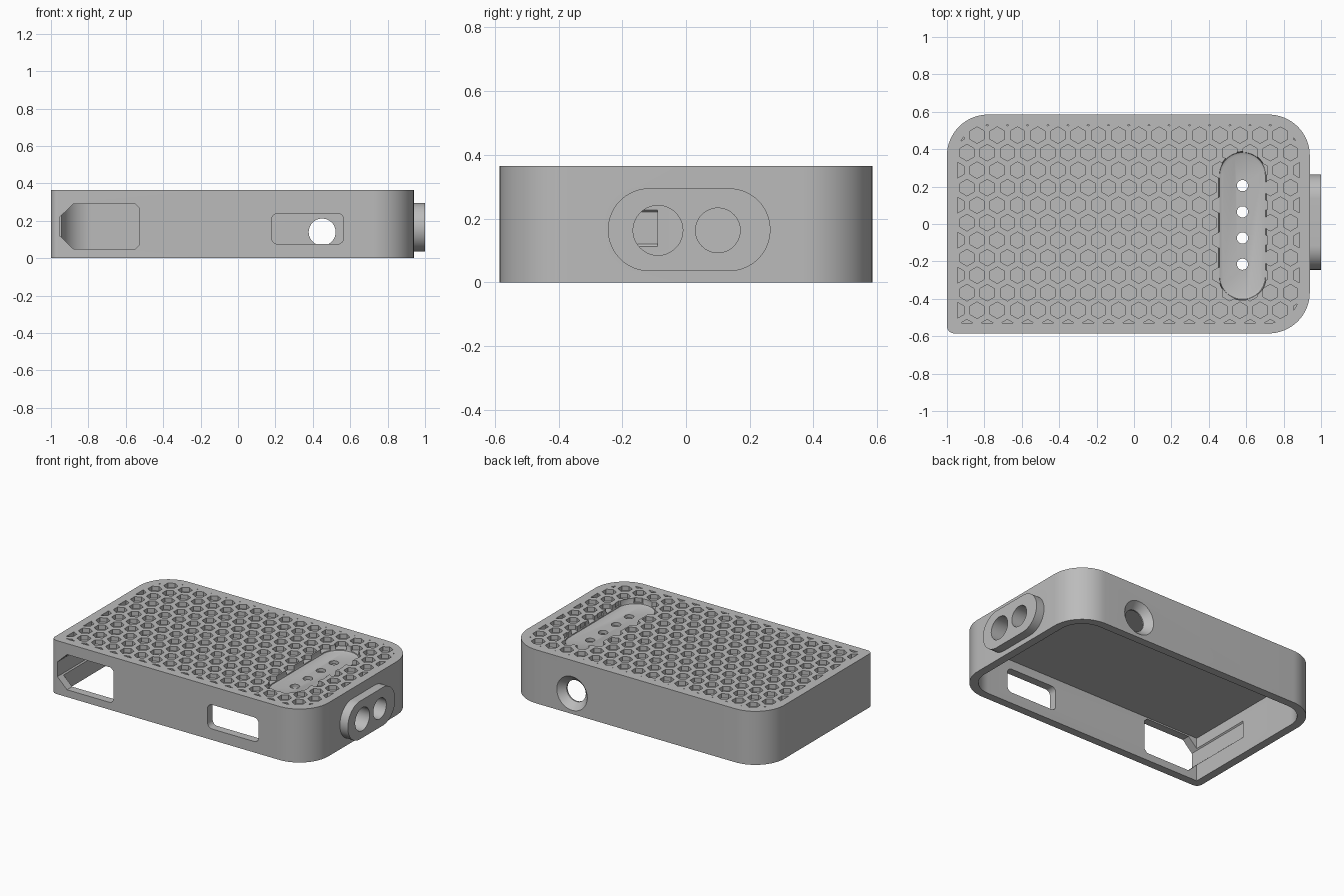
import bpy, bmesh
from math import pi, cos, sin, sqrt

cube = bpy.data.objects.get("Cube")
if cube:
    bpy.data.objects.remove(cube, do_unlink=True)

grey = bpy.data.materials.new("matte_grey")
grey.use_nodes = True
COLOUR = (0.5, 0.5, 0.5, 1)
grey.diffuse_color = COLOUR
grey.node_tree.nodes["Principled BSDF"].inputs["Base Color"].default_value = COLOUR

# Ways to place a flat outline (u, v) at depth w along each axis
ALONG = {"x": lambda u, v, w: (w, u, v),
         "y": lambda u, v, w: (u, w, v),
         "z": lambda u, v, w: (u, v, w)}


def rounded(u0, u1, v0, v1, radii, steps=16):
    """Rounded rectangle; radii start at the low corner and run anticlockwise."""
    if not isinstance(radii, tuple):
        radii = (radii,) * 4
    pts = []
    for i, (u, v, su, sv) in enumerate(((u0, v0, 1, 1), (u1, v0, -1, 1),
                                        (u1, v1, -1, -1), (u0, v1, 1, -1))):
        r = radii[i]
        if r == 0:
            pts.append((u, v))
            continue
        for k in range(steps + 1):
            a = pi + (i + k / steps) * pi / 2
            p = (u + su * r + r * cos(a), v + sv * r + r * sin(a))
            if not pts or abs(p[0] - pts[-1][0]) + abs(p[1] - pts[-1][1]) > 1e-5:
                pts.append(p)
    if abs(pts[0][0] - pts[-1][0]) + abs(pts[0][1] - pts[-1][1]) < 1e-5:
        pts.pop()
    return pts


def ring(u, v, r, sides=64, turn=0.0):
    return [(u + r * cos(2 * pi * k / sides + turn),
             v + r * sin(2 * pi * k / sides + turn)) for k in range(sides)]


def add_loft(bm, axis, sections):
    """Closed solid through (outline, depth) sections."""
    place = ALONG[axis]
    loops = [[bm.verts.new(place(u, v, w)) for u, v in pts] for pts, w in sections]
    bm.faces.new(loops[0][::-1])
    bm.faces.new(loops[-1])
    for a, b in zip(loops, loops[1:]):
        n = len(a)
        for i in range(n):
            j = (i + 1) % n
            bm.faces.new((a[i], a[j], b[j], b[i]))


def solid(name, axis, *lofts):
    bm = bmesh.new()
    for sections in lofts:
        add_loft(bm, axis, sections)
    bmesh.ops.recalc_face_normals(bm, faces=bm.faces)
    mesh = bpy.data.meshes.new(name)
    bm.to_mesh(mesh)
    bm.free()
    mesh.materials.append(grey)
    obj = bpy.data.objects.new(name, mesh)
    bpy.context.collection.objects.link(obj)
    return obj


def combine(target, tool, operation="DIFFERENCE"):
    tool.hide_render = True
    mod = target.modifiers.new(tool.name, "BOOLEAN")
    mod.operation, mod.solver, mod.object = operation, "EXACT", tool
    bpy.context.view_layer.objects.active = target
    bpy.ops.object.modifier_apply(modifier=mod.name)
    bpy.data.objects.remove(tool, do_unlink=True)


# Main dimensions
X0, X1, Y, H = -1.0, 0.94, 0.585, 0.365
WALL, CEILING, R = 0.055, 0.30, 0.22


def footprint(inset, low_radius):
    r = R - inset
    return rounded(X0 + inset, X1 - inset, -Y + inset, Y - inset, (low_radius, r, r, r))


# Case shell, with the oval end boss joined on
case = solid("case_shell", "z", [(footprint(0, 0.04), 0), (footprint(0, 0.04), H)])
boss = rounded(-0.245, 0.265, 0.035, 0.295, 0.13)
combine(case, solid("end_boss", "x", [(boss, 0.91), (boss, 1.0)]), "UNION")

# Open underside
inner = footprint(WALL, 0)
combine(case, solid("cavity", "z", [(inner, -0.1), (inner, CEILING)]))

# Honeycomb pockets, trimmed to the border of the top
PITCH = 0.1081
ROW = PITCH * sqrt(3) / 2
pockets = []
for row in range(-6, 7):
    for col in range(-1, 18):
        x = -0.893 + PITCH * (col + (0 if row % 2 == 0 else 0.5))
        y = 0.007 + ROW * row
        if x > 0.95:
            continue
        cell = ring(x, y, 0.044, 6, pi / 6)
        pockets.append([(cell, H - 0.03), (cell, H + 0.05)])
# Rows alternate so that the outermost trimmed rows sit on the inset columns
honeycomb = solid("honeycomb", "z", *pockets)
border = footprint(0.055, 0)
combine(honeycomb, solid("honeycomb_border", "z", [(border, 0.2), (border, 0.39)]),
        "INTERSECT")
combine(case, honeycomb)


# Oval dished recess with four small through holes
def oval(inset):
    return rounded(0.45 + inset, 0.71 - inset, -0.41 + inset, 0.39 - inset, 0.13 - inset)


combine(case, solid("button_recess", "z",
                    [(oval(0.022), H - 0.042), (oval(0.008), H - 0.036),
                     (oval(0.004), H - 0.02), (oval(0), H + 0.05)]))
holes = [ring(0.58, y, 0.03, 32) for y in (-0.215, -0.075, 0.065, 0.205)]
combine(case, solid("small_holes", "z", *[[(h, 0.2), (h, 0.5)] for h in holes]))

# Front openings: a pointed one that grooves the side wall, and a rounded one
c = 0.02
pointed = [(-0.953, 0.12), (-0.88, 0.05), (-0.53 - c, 0.05), (-0.53, 0.05 + c),
           (-0.53, 0.29 - c), (-0.53 - c, 0.29), (-0.88, 0.29), (-0.953, 0.22)]
combine(case, solid("pointed_opening", "y", [(pointed, -0.7), (pointed, -0.09)]))
slot = rounded(0.18, 0.565, 0.075, 0.24, 0.035)
combine(case, solid("rounded_opening", "y", [(slot, -0.7), (slot, -0.4)]))

# Countersunk back hole
combine(case, solid("back_hole", "y",
                    [(ring(0.45, 0.14, 0.072), 0.4), (ring(0.45, 0.14, 0.072), Y - 0.045),
                     (ring(0.45, 0.14, 0.115), Y), (ring(0.45, 0.14, 0.115), 0.7)]))

# Pair of holes through the end boss
pair = [ring(-0.088, 0.163, 0.078), ring(0.1, 0.163, 0.07)]
combine(case, solid("boss_holes", "x", *[[(h, 0.8), (h, 1.1)] for h in pair]))

# Smooth the curved walls and keep the cut edges crisp
bpy.ops.object.select_all(action="DESELECT")
case.select_set(True)
bpy.context.view_layer.objects.active = case
bpy.ops.object.shade_smooth_by_angle(angle=pi / 6)
